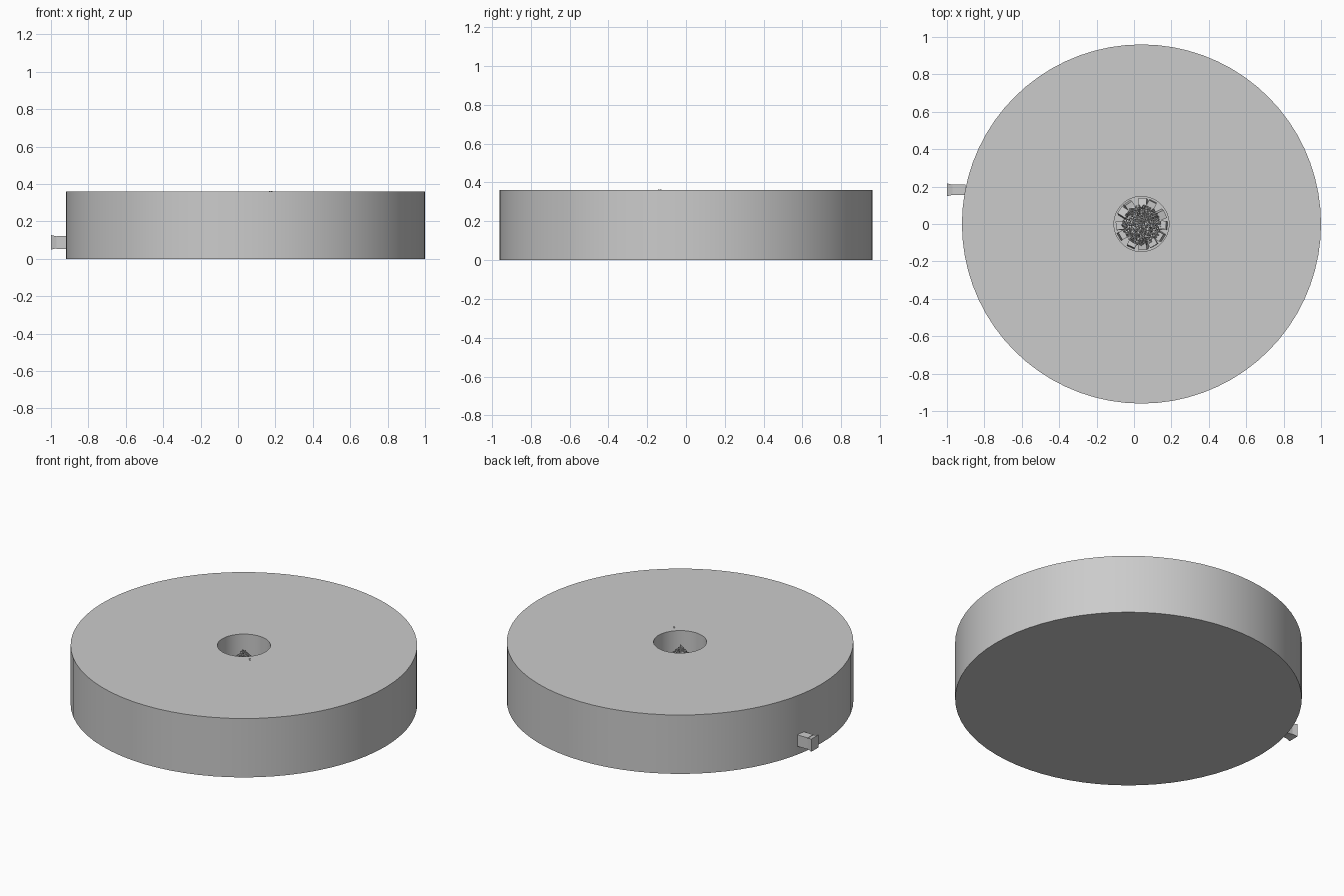
import bpy, bmesh, math, random
from mathutils import Vector, Matrix, Euler

if "Cube" in bpy.data.objects:
    bpy.data.objects.remove(bpy.data.objects["Cube"])

random.seed(4)
CX = 0.04           # axis of the disc
SEG = 72


def finish(name, bm, smooth=False):
    bmesh.ops.recalc_face_normals(bm, faces=bm.faces[:])
    me = bpy.data.meshes.new(name)
    bm.to_mesh(me)
    bm.free()
    ob = bpy.data.objects.new(name, me)
    bpy.context.collection.objects.link(ob)
    if smooth:
        bpy.ops.object.select_all(action='DESELECT')
        ob.select_set(True)
        bpy.context.view_layer.objects.active = ob
        bpy.ops.object.shade_smooth_by_angle(angle=math.radians(30))
    return ob


def block(bm, loc, size, rot=(0, 0, 0)):
    m = (Matrix.Translation(loc) @ Euler(rot).to_matrix().to_4x4()
         @ Matrix.Diagonal((*size, 1)))
    return bmesh.ops.create_cube(bm, size=1, matrix=m)['verts']


# round body with a central bowl, turned from a half profile
FLOOR = 0.14
profile = [(0.96, 0), (0.96, 0.36), (0.147, 0.36), (0.147, FLOOR)]
bm = bmesh.new()
rings = []
for r, z in profile:
    rings.append([bm.verts.new((CX + r * math.cos(i * math.tau / SEG),
                                r * math.sin(i * math.tau / SEG), z))
                  for i in range(SEG)])
for a, b in zip(rings, rings[1:]):
    for i in range(SEG):
        j = (i + 1) % SEG
        bm.faces.new((a[i], a[j], b[j], b[i]))
bm.faces.new(rings[0])
bm.faces.new(rings[-1])
finish("round_body", bm, smooth=True)

# loose stones round the bowl floor
bm = bmesh.new()
for i in range(12):
    a = i * math.tau / 12 + random.uniform(-0.1, 0.1)
    h = random.uniform(0.05, 0.075)
    block(bm, (CX + 0.11 * math.cos(a), 0.11 * math.sin(a), FLOOR + h / 2),
          (0.05, 0.045, h), (random.uniform(-.2, .2), random.uniform(-.2, .2), a))
finish("bowl_stones", bm)

# heap of small chips, cone shaped
bm = bmesh.new()
for i in range(700):
    t = random.random() ** 0.6
    a = random.uniform(0, math.tau)
    r = 0.1 * t
    z = 0.335 - 1.15 * r - random.uniform(0, 0.012)
    s = random.uniform(0.008, 0.018)
    block(bm, (CX + r * math.cos(a), r * 1.05 * math.sin(a) - 0.005, z),
          (s, s * 0.6, s * 0.25),
          [random.uniform(0, math.tau) for _ in range(3)])
# stray chips on the rim
for x, y in ((0.17, -0.13), (0.18, -0.14)):
    block(bm, (x, y, 0.361), (0.006, 0.006, 0.005), (0, 0, 0.5))
finish("chip_heap", bm)

# square stub on the side with a flared end
bm = bmesh.new()
block(bm, (-0.935, 0.183, 0.088), (0.07, 0.054, 0.07))
for v in block(bm, (-0.985, 0.183, 0.088), (0.03, 0.054, 0.064)):
    if v.co.x < -0.985:
        v.co.y = 0.183 + (v.co.y - 0.183) * 1.28
        v.co.z = 0.088 + (v.co.z - 0.088) * 1.22
finish("side_stub", bm)
